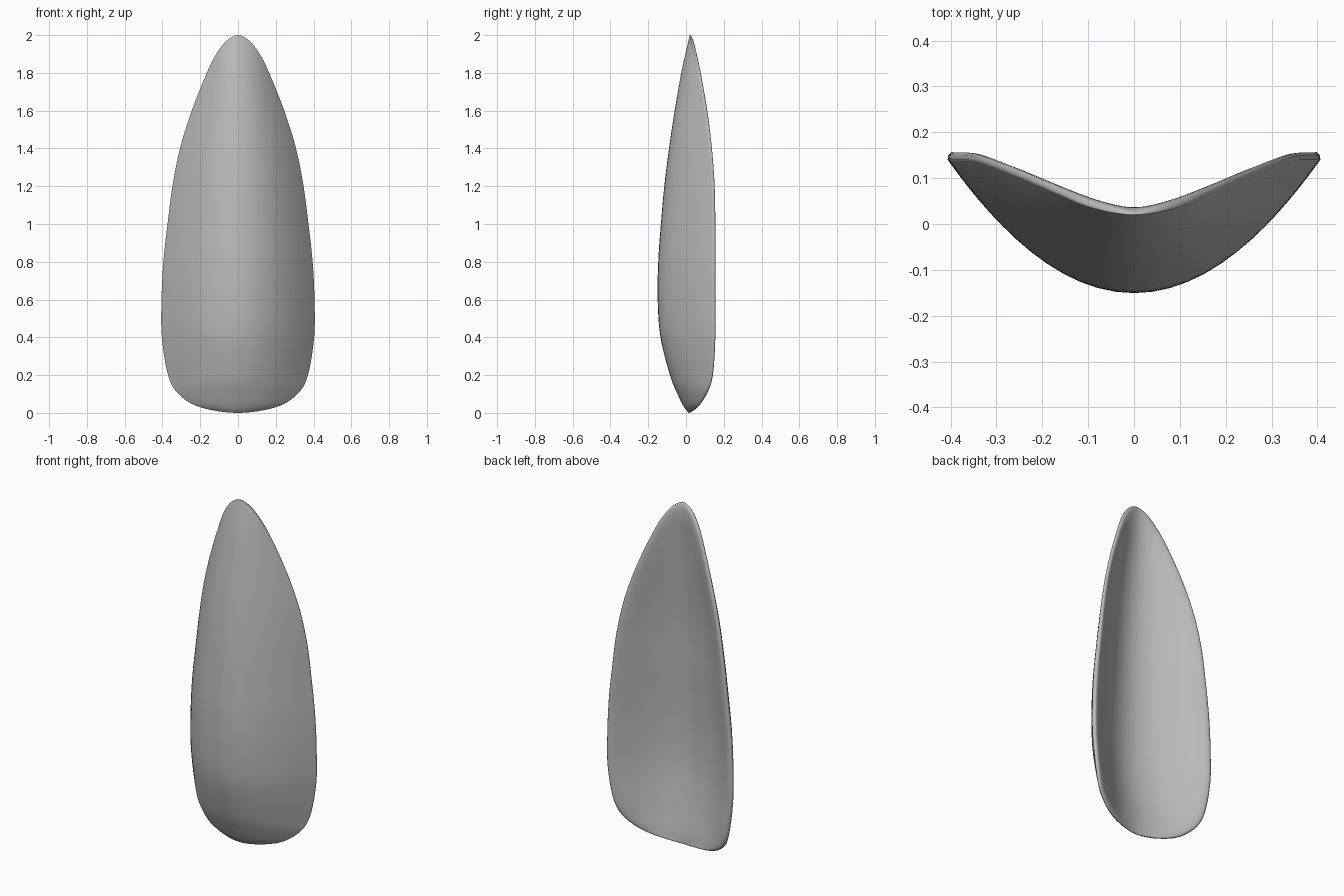
import bpy
import bmesh
from math import cos, sin, pi, sqrt
from mathutils import Vector

cube = bpy.data.objects.get("Cube")
if cube:
    bpy.data.objects.remove(cube, do_unlink=True)

STEPS = 6      # rings between two stations
SIDES = 64     # points around each ring

# Stations from bottom to tip: height, half width, front y, rim y, thickness
stations = [
    (0, 0, .015, .015, 0),
    (.03, .2, -.01, .055, .03),
    (.1, .315, -.045, .1, .055),
    (.2, .37, -.085, .13, .075),
    (.4, .403, -.135, .14, .095),
    (.6, .405, -.15, .14, .1),
    (.8, .395, -.147, .14, .1),
    (1, .373, -.133, .14, .095),
    (1.2, .347, -.115, .138, .085),
    (1.4, .307, -.09, .125, .075),
    (1.6, .245, -.06, .1, .065),
    (1.8, .165, -.025, .065, .05),
    (1.9, .115, -.003, .043, .038),
    (1.97, .06, .013, .027, .022),
    (2, 0, .02, .02, 0),
]


def mirrored(row):
    """Station continued past an end, so the outline rounds over."""
    z, w, front, rim, thick = row
    return (z, -w, front, rim, -thick)


def smooth(p, q, r, s, u):
    """Smooth curve from q to r."""
    return [b + u * (c - a + u * (2 * a - 5 * b + 4 * c - d
            + u * (3 * (b - c) + d - a))) / 2
            for a, b, c, d in zip(p, q, r, s)]


def section(row):
    """Crescent section: parabolic front, hollow back, rounded rims."""
    z, w, front, rim, thick = row
    points = []
    for i in range(SIDES):
        a = 2 * pi * i / SIDES
        t = cos(a)
        y = front + (rim - front) * t * t
        if sin(a) > 0:
            y += thick * sqrt(max(0, 1 - t ** 4))
        points.append(Vector((w * t, y, z)))
    return points


# Loft the sections
rows = [mirrored(stations[1])] + stations + [mirrored(stations[-2])]
rings = []
for k in range(len(stations) - 1):
    for j in range(STEPS):
        rings.append(section(smooth(*rows[k:k + 4], j / STEPS)))
rings.append(section(stations[-1]))

bm = bmesh.new()
loops = [[bm.verts.new(p) for p in ring] for ring in rings]
for low, high in zip(loops, loops[1:]):
    for i in range(SIDES):
        n = (i + 1) % SIDES
        bm.faces.new((low[i], low[n], high[n], high[i]))
bmesh.ops.remove_doubles(bm, verts=bm.verts, dist=.0001)
bmesh.ops.recalc_face_normals(bm, faces=bm.faces)
mesh = bpy.data.meshes.new("curved_shell")
bm.to_mesh(mesh)
bm.free()
mesh.shade_smooth()

shell = bpy.data.objects.new("curved_shell", mesh)
bpy.context.collection.objects.link(shell)

# Plain grey
grey = bpy.data.materials.new("plain_grey")
grey.use_nodes = True
colour = (.5, .5, .5, 1)
grey.diffuse_color = colour
grey.node_tree.nodes["Principled BSDF"].inputs["Base Color"].default_value = colour
mesh.materials.append(grey)
